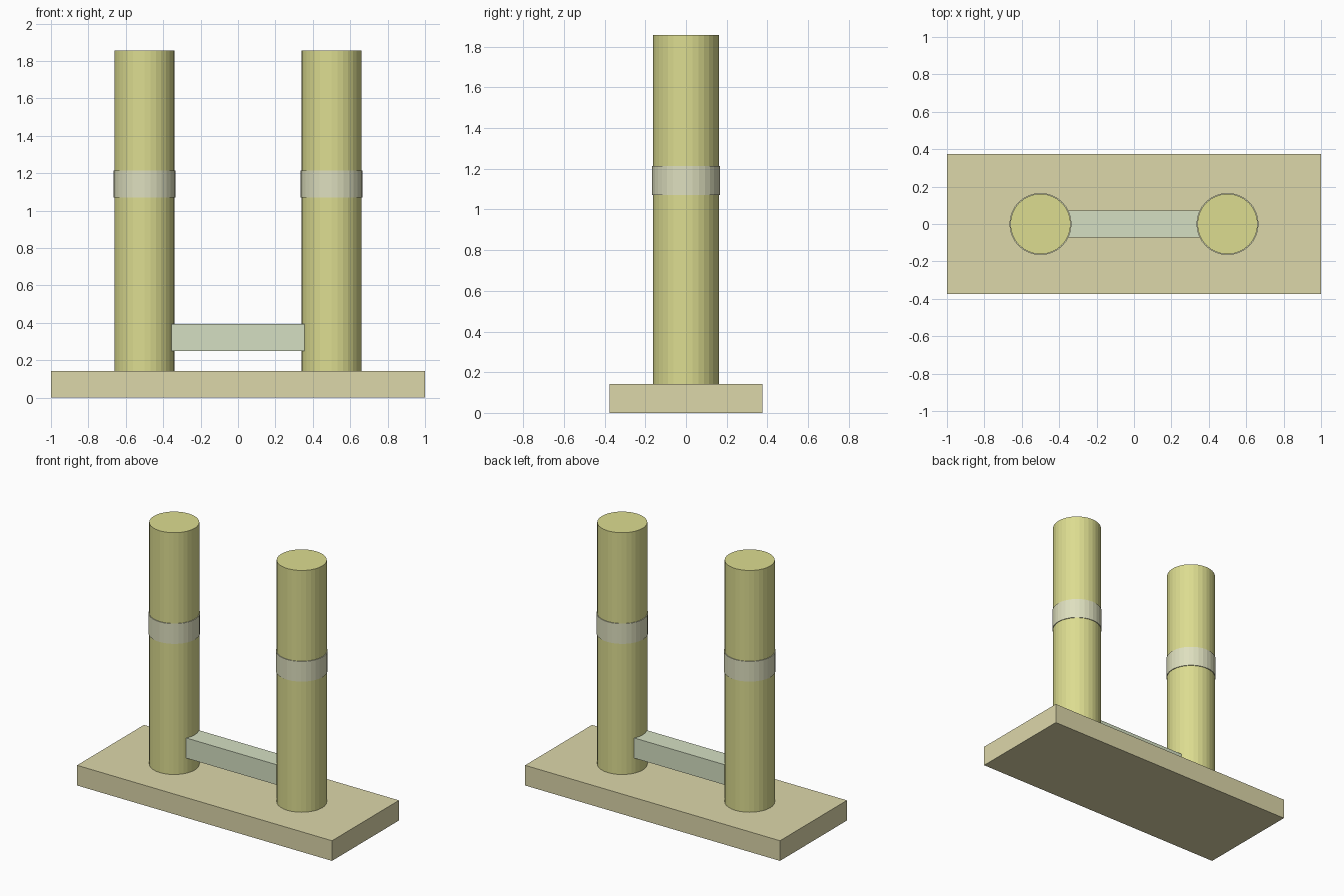
import bpy

if "Cube" in bpy.data.objects:
    bpy.data.objects.remove(bpy.data.objects["Cube"])

U = 1 / 7  # design module


def material(name, rgb):
    mat = bpy.data.materials.new(name)
    mat.diffuse_color = (*rgb, 1)
    mat.use_nodes = True
    mat.node_tree.nodes["Principled BSDF"].inputs["Base Color"].default_value = mat.diffuse_color
    return mat


def box(name, size, z_bottom, mat):
    bpy.ops.mesh.primitive_cube_add(size=1, location=(0, 0, z_bottom + size[2] / 2))
    ob = bpy.context.object
    ob.name = name
    ob.scale = size
    bpy.ops.object.transform_apply(location=False, rotation=False, scale=True)
    ob.data.materials.append(mat)


def cylinder(name, radius, x, z0, z1, mat):
    bpy.ops.mesh.primitive_cylinder_add(vertices=32, radius=radius, depth=z1 - z0,
                                        location=(x, 0, (z0 + z1) / 2))
    ob = bpy.context.object
    ob.name = name
    ob.data.materials.append(mat)


sand = material("sand", (0.72, 0.68, 0.40))
yellow = material("pale_yellow", (0.72, 0.72, 0.28))
cream = material("cream", (0.73, 0.74, 0.52))
mint = material("pale_green", (0.66, 0.74, 0.54))

# Base slab and low crossbar between the posts
box("base", (2, 0.75, U), 0, sand)
box("crossbar", (5 * U, U, U), 1.75 * U, mint)

# Two round posts, each with a thin collar
for side, x in (("left", -0.5), ("right", 0.5)):
    cylinder(side + "_post", 0.161, x, U, 13 * U, yellow)
    cylinder(side + "_collar", 0.166, x, 7.5 * U, 8.5 * U, cream)
